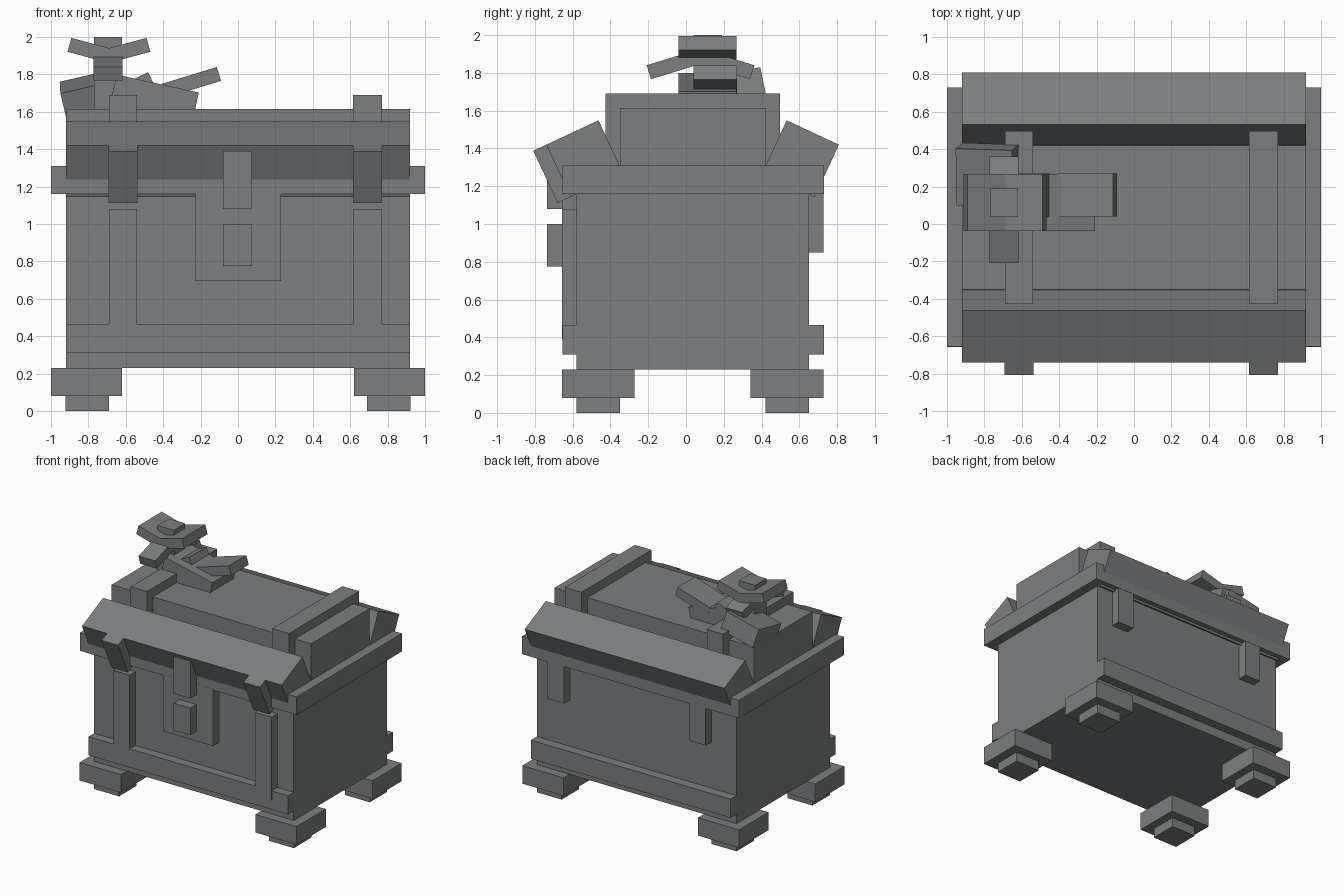
import bpy, bmesh, math
from mathutils import Matrix, Vector, Euler

cube = bpy.data.objects.get("Cube")
if cube:
    bpy.data.objects.remove(cube, do_unlink=True)

COLOUR = (0.2, 0.21, 0.215, 1)
grey = bpy.data.materials.new("slate_grey")
grey.use_nodes = True
grey.diffuse_color = COLOUR
bsdf = next(n for n in grey.node_tree.nodes if n.type == 'BSDF_PRINCIPLED')
bsdf.inputs["Base Color"].default_value = COLOUR


def block(name, centre, size, rot=(0, 0, 0)):
    """Box from centre, size and rotation in degrees."""
    m = (Matrix.Translation(Vector(centre))
         @ Euler([math.radians(a) for a in rot]).to_matrix().to_4x4()
         @ Matrix.Diagonal((*size, 1)))
    bm = bmesh.new()
    bmesh.ops.create_cube(bm, size=1, matrix=m)
    mesh = bpy.data.meshes.new(name)
    bm.to_mesh(mesh)
    bm.free()
    mesh.materials.append(grey)
    ob = bpy.data.objects.new(name, mesh)
    bpy.context.collection.objects.link(ob)
    return ob


def span(name, x, y, z):
    """Upright box from its limits on each axis."""
    return block(name, [(a + b) / 2 for a, b in (x, y, z)],
                 [b - a for a, b in (x, y, z)])


# Chest body, rim and base bands
span("chest_body", (-.92, .92), (-.58, .65), (.23, 1.2))
span("rim", (-1, 1), (-.655, .73), (1.16, 1.31))
span("front_band", (-.92, .92), (-.655, -.57), (.31, .465))
span("back_band", (-.92, .92), (.64, .73), (.31, .465))

# Stepped feet at the corners
for side, sx in (("right", -1), ("left", 1)):
    for end, sy in (("front", -1), ("back", 1)):
        cy = .035 + sy * .5
        block(f"{end}_{side}_foot", (sx * .81, cy, .155), (.38, .385, .15))
        block(f"{end}_{side}_foot_base", (sx * .806, cy, .045), (.23, .23, .09))

# Lid core with sloped beams along the front and back
span("lid_core", (-.92, .92), (-.35, .42), (1.3, 1.615))
TILT = 25
block("front_lid_beam", (0, -.537, 1.346), (1.84, .305, .305), (TILT, 0, 0))
block("back_lid_beam", (0, .607, 1.346), (1.84, .305, .305), (-TILT, 0, 0))

# Straps over the lid, down the front and down the back
a = math.radians(TILT)
for side, x in (("right", (-.69, -.54)), ("left", (.615, .77))):
    cx = sum(x) / 2
    span(f"{side}_lid_strap", x, (-.427, .497), (1.3, 1.69))
    span(f"{side}_front_strap", x, (-.657, -.57), (.39, 1.08))
    span(f"{side}_back_strap", x, (.64, .728), (.85, 1.17))
    block(f"{side}_beam_strap",
          (cx, -.537 - .19 * math.cos(a), 1.346 - .19 * math.sin(a)),
          (.153, .077, .305), (TILT, 0, 0))

# Lock plate, hasp and latch
span("lock_plate", (-.23, .23), (-.656, -.57), (.695, 1.17))
span("hasp", (-.08, .075), (-.735, -.65), (1.08, 1.39))
span("latch", (-.08, .075), (-.735, -.65), (.775, 1.0))

# Leaves and flower on the lid
block("back_leaf", (-.783, .262, 1.69), (.31, .31, .155), (12, -13, -2))
block("side_leaf", (-.446, .115, 1.675), (.45, .307, .155), (0, 12.3, 0))
block("side_leaf_tip", (-.25, .155, 1.757), (.31, .23, .077), (0, -17, 0))
block("inner_leaf", (-.568, .155, 1.728), (.23, .23, .077), (0, -25, 0))
span("stem", (-.77, -.62), (.04, .19), (1.6, 1.92))
for side, s in (("front", -1), ("back", 1)):
    block(f"{side}_petal", (-.695, .077 + s * .135, 1.846),
          (.153, .29, .077), (-s * 17, 0, 0))
for side, s in (("right", -1), ("left", 1)):
    block(f"{side}_petal", (-.69 + s * .1, .115, 1.928),
          (.23, .307, .077), (0, -s * 15, 0))
span("flower_bud", (-.77, -.62), (.04, .19), (1.92, 2.0))
